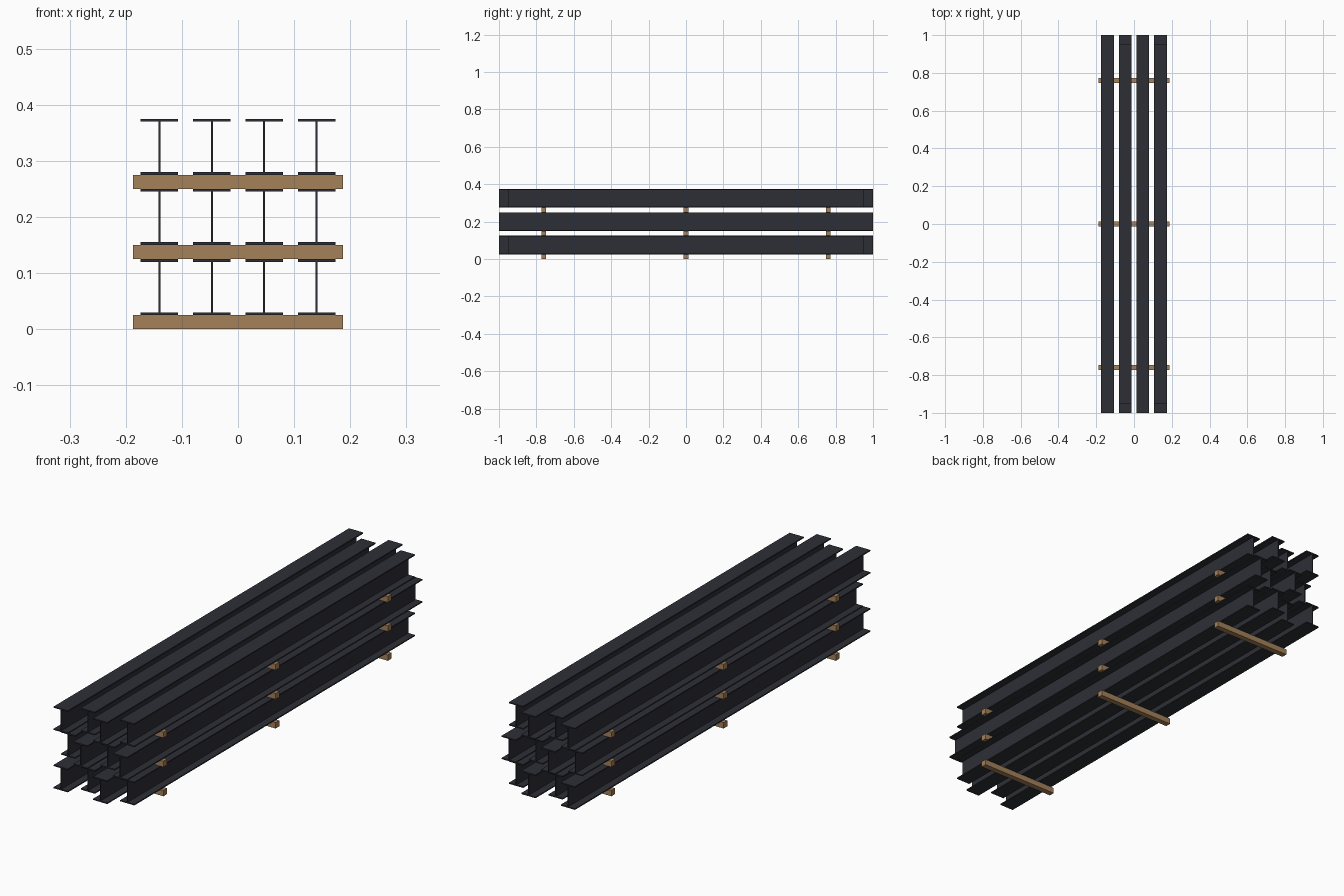
import bpy

# Remove the default cube
cube = bpy.data.objects.get("Cube")
if cube:
    bpy.data.objects.remove(cube, do_unlink=True)


def material(name, colour):
    mat = bpy.data.materials.new(name)
    mat.use_nodes = True
    mat.diffuse_color = colour
    mat.node_tree.nodes["Principled BSDF"].inputs["Base Color"].default_value = colour
    return mat


STEEL = material("dark steel", (0.027, 0.028, 0.037, 1))
WOOD = material("timber brown", (0.37, 0.22, 0.10, 1))

ROWS, COLUMNS = 3, 4
TIMBER, HEIGHT = 0.025, 0.1      # spacer thickness, beam height
PITCH = 0.0935                   # sideways beam spacing
FLANGE_W, FLANGE_T, WEB_T = 0.067, 0.005, 0.0036


def extrude_y(name, profile, half, centre, mat):
    """Solid made by sweeping an x-z outline along y, centred on a point."""
    n = len(profile)
    verts = [(x, y, z) for y in (-half, half) for x, z in profile]
    faces = [tuple(range(n)), tuple(reversed(range(n, 2 * n)))]
    faces += [(i, i + n, (i + 1) % n + n, (i + 1) % n) for i in range(n)]
    mesh = bpy.data.meshes.new(name)
    mesh.from_pydata(verts, [], faces)
    mesh.materials.append(mat)
    obj = bpy.data.objects.new(name, mesh)
    obj.location = centre
    bpy.context.collection.objects.link(obj)
    return obj


# I-section outline: one half, then turned about its centre for the other
f, w, h = FLANGE_W / 2, WEB_T / 2, HEIGHT / 2
t = h - FLANGE_T
right = [(f, -h), (f, -t), (w, -t), (w, t), (f, t), (f, h)]
i_section = right + [(-x, -z) for x, z in right]

# Timber outline
a, b = 0.187, TIMBER / 2
timber_section = [(a, -b), (a, b), (-a, b), (-a, -b)]

for row in range(ROWS):
    base = row * (TIMBER + HEIGHT)
    # Spacer timbers under each row
    for place, y in (("front", -0.76), ("middle", 0), ("back", 0.76)):
        extrude_y(f"timber_{place}_{row + 1}", timber_section, 0.0125,
                  (0, y, base + b), WOOD)
    # Steel beams, alternately long and short in a checkerboard
    for col in range(COLUMNS):
        half = 1.0 if (row + col) % 2 == 0 else 0.95
        x = (col - (COLUMNS - 1) / 2) * PITCH
        extrude_y(f"beam_{row + 1}_{col + 1}", i_section, half,
                  (x, 0, base + TIMBER + h), STEEL)
